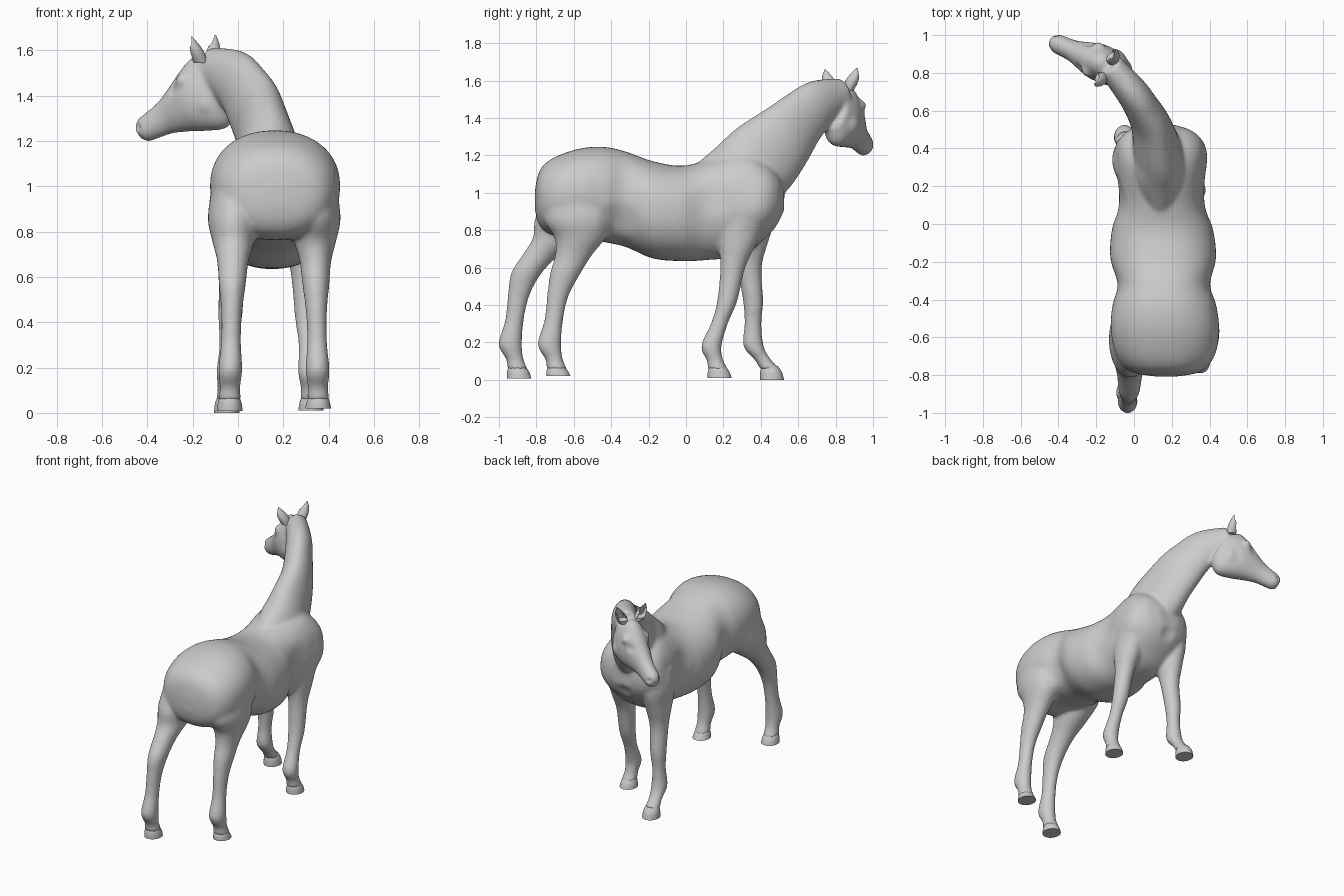
import bpy, bmesh, math
from mathutils import Vector

if "Cube" in bpy.data.objects:
    bpy.data.objects.remove(bpy.data.objects["Cube"])

GREY = (0.6, 0.6, 0.6, 1)
grey = bpy.data.materials.new("plain grey")
grey.use_nodes = True
grey.diffuse_color = GREY
grey.node_tree.nodes["Principled BSDF"].inputs["Base Color"].default_value = GREY

X, Y, Z = Vector((1, 0, 0)), Vector((0, 1, 0)), Vector((0, 0, 1))
LAT = Vector((0.42, 0.9, 0)).normalized()      # sideways across the turned head
FACE = Vector((-0.9, 0.42, 0)).normalized()    # the way the head looks


def resample(rows, steps):
    """Catmull-Rom interpolation of section rows."""
    out = []
    last = len(rows) - 1
    for i in range(last):
        p = [rows[max(i - 1, 0)], rows[i], rows[i + 1], rows[min(i + 2, last)]]
        for s in range(steps):
            t = s / steps
            out.append([b + t * (c - a + t * (2 * a - 5 * b + 4 * c - d
                                              + t * (3 * b - a - 3 * c + d))) / 2
                        for a, b, c, d in zip(*p)])
    out.append(list(rows[-1]))
    return out


def bulge(v, power):
    """Signed power, squaring an ellipse off a little when power is below one."""
    return math.copysign(abs(v) ** power, v)


def loft(bm, rows, axes=None, steps=5, sides=32, power=1):
    """Closed tube through rounded sections (x, y, z, half width, half depth)."""
    rows = resample(rows, steps)
    pts = [Vector(r[:3]) for r in rows]
    rings = []
    for i, r in enumerate(rows):
        if axes:
            side, up = axes
        else:
            tan = (pts[min(i + 1, len(pts) - 1)] - pts[max(i - 1, 0)]).normalized()
            side = tan.cross(Z).normalized()
            up = side.cross(tan)
        rings.append([bm.verts.new(pts[i] + side * r[3] * bulge(math.cos(a), power)
                                   + up * r[4] * bulge(math.sin(a), power))
                      for a in (math.tau * k / sides for k in range(sides))])
    faces = [bm.faces.new(rings[0]), bm.faces.new(rings[-1])]
    for a, b in zip(rings, rings[1:]):
        for k in range(sides):
            n = (k + 1) % sides
            faces.append(bm.faces.new((a[k], a[n], b[n], b[k])))
    bmesh.ops.recalc_face_normals(bm, faces=faces)


def make(name, bm):
    mesh = bpy.data.meshes.new(name)
    bm.to_mesh(mesh)
    bm.free()
    ob = bpy.data.objects.new(name, mesh)
    bpy.context.collection.objects.link(ob)
    mesh.materials.append(grey)
    return ob


def smooth(ob, angle):
    bpy.ops.object.select_all(action='DESELECT')
    ob.select_set(True)
    bpy.context.view_layer.objects.active = ob
    bpy.ops.object.shade_smooth_by_angle(angle=math.radians(angle))


body = bmesh.new()

# Trunk, rump to chest: y, z, half width, half height
trunk = [(-.808, .96, .05, .05), (-.79, .97, .16, .13), (-.75, .975, .225, .185), (-.67, .985, .27, .22),
         (-.55, 1, .287, .24), (-.43, .99, .275, .255), (-.32, .965, .245, .255),
         (-.18, .91, .28, .26), (-.03, .89, .268, .255), (.1, .905, .228, .265),
         (.3, .945, .235, .28), (.42, .965, .23, .21), (.49, .97, .175, .14), (.525, .97, .08, .07)]
loft(body, [(.15 - .025 * y, y, *rest) for y, *rest in trunk], (X, Z), steps=8, sides=48, power=.9)

# Neck, curving towards the right
loft(body, [(.14, .16, .97, .11, .21), (.135, .31, 1.09, .145, .215), (.12, .41, 1.185, .125, .215),
            (.09, .525, 1.30, .105, .185), (.04, .62, 1.40, .092, .155),
            (-.02, .71, 1.475, .085, .132), (-.13, .84, 1.53, .07, .085)])

# Head, a straight taper from poll to muzzle: position along it, half width, half height
poll, muzzle = Vector((-.06, .80, 1.45)), Vector((-.437, .968, 1.235))
loft(body, [(*poll.lerp(muzzle, t), w, h) for t, w, h in
            ((0, .065, .12), (.16, .092, .175), (.35, .098, .147), (.53, .078, .107),
             (.69, .058, .077), (.85, .053, .063), (.94, .049, .056), (1, .030, .032))])

# Brow and cheek bulges on both sides of the head
for s in (-1, 1):
    for centre, off, r in (((-.215, .87, 1.465), .066, .034), ((-.12, .83, 1.365), .032, .07)):
        ball = bmesh.ops.create_icosphere(body, subdivisions=3, radius=r)["verts"]
        bmesh.ops.translate(body, verts=ball, vec=Vector(centre) + LAT * off * s)

# Leg outlines shared by each pair: z, y, half width, half depth
REAR = [(1, -.57, .10, .18), (.86, -.565, .115, .195), (.76, -.565, .094, .138),
        (.67, -.60, .07, .10), (.57, -.645, .06, .082), (.45, -.685, .047, .058),
        (.32, -.707, .044, .05), (.19, -.73, .053, .063), (.11, -.705, .045, .047),
        (.055, -.69, .052, .057)]
FORE = [(1, .29, .088, .14), (.86, .29, .09, .145), (.73, .275, .078, .103),
        (.6, .25, .06, .067), (.42, .22, .053, .054), (.3, .178, .043, .046),
        (.18, .135, .051, .055), (.105, .155, .043, .045), (.055, .172, .051, .056)]


def rear_swing(z):
    """Right rear leg reaches back, mostly at the stifle and hock."""
    t = min((1 - z) / .45, 1)
    return -.21 * t * t * (3 - 2 * t)


def fore_swing(z):
    """Right fore leg steps forward, more so lower down."""
    return .03 + .23 * ((1 - z) / .9) ** 1.7


def straight(z):
    return 0


# Legs and hooves: outline, swing, x at top, x at bottom, sole height
for name, outline, swing, x0, x1, sole in (
        ("left_rear", REAR, straight, .335, .355, .02), ("right_rear", REAR, rear_swing, -.015, -.038, .008),
        ("left_fore", FORE, straight, .275, .325, .01), ("right_fore", FORE, fore_swing, -.01, -.052, 0)):
    rows = [(x0 + (x1 - x0) * (1 - z), y + swing(z), z, w, d) for z, y, w, d in outline]
    loft(body, rows, (X, Y))
    x, y, z, w, d = rows[-1]
    hoof = bmesh.new()
    loft(hoof, [(x, y - .004, z + .02, w - .012, d - .014), (x, y, z, w - .003, d - .003),
                (x, y + .004, z - .02, w + .002, d + .004),
                (x, y + .008, sole, w + .005, d + .008)], (X, Y), steps=3)
    smooth(make(name + "_hoof", hoof), 40)

# Fuse the limbs, neck, head and trunk into one skin
horse = make("horse_body", body)
fuse = horse.modifiers.new("fuse", 'REMESH')
fuse.mode = 'VOXEL'
fuse.voxel_size = .01
soften = horse.modifiers.new("soften", 'SMOOTH')
soften.factor = .5
soften.iterations = 14
graph = bpy.context.evaluated_depsgraph_get()
skin = bpy.data.meshes.new_from_object(horse.evaluated_get(graph))
horse.modifiers.clear()
horse.data = skin
skin.materials.clear()
skin.materials.append(grey)


def press(centre, radius, depth):
    """Push the skin in (or out, with negative depth) around a point."""
    moves = []
    for v in skin.vertices:
        d = (v.co - centre).length / radius
        if d < 1:
            moves.append((v, v.normal * depth * (1 - d * d) ** 2))
    for v, m in moves:
        v.co -= m


# Nostrils, eye hollows, flanks and shoulders, then the breast groove
for s in (-1, 1):
    press(Vector((-.425, .962, 1.262)) + LAT * .036 * s, .022, .012)
    press(Vector((-.265, .89, 1.425)) + LAT * .07 * s, .04, .008)
    press(Vector((.155 + .27 * s, -.36, .84)), .13, .016)
    press(Vector((.145 + .23 * s, .16, .98)), .12, .01)
    press(Vector((.14 + .22 * s, .36, .90)), .13, -.012)
press(Vector((.13, .50, .86)), .07, .012)
smooth(horse, 60)

# Ears, hollowed at the front
for name, base, tip in (("left_ear", Vector((-.115, .865, 1.545)), Vector((-.10, .915, 1.668))),
                        ("right_ear", Vector((-.165, .775, 1.545)), Vector((-.205, .745, 1.66)))):
    ear = bmesh.new()
    loft(ear, [(*base.lerp(tip, f), w, d) for f, w, d in
               ((0, .03, .032), (.35, .036, .032), (.65, .029, .023), (1, .003, .003))],
         (LAT, FACE), sides=20)
    for v in ear.verts:
        f = (v.co.z - base.z) / (tip.z - base.z)
        off = v.co - base.lerp(tip, f)
        if .2 < f < .97 and off.dot(FACE) > 0 and abs(off.dot(LAT)) < .024:
            v.co -= FACE * off.dot(FACE) * 1.3
    smooth(make(name, ear), 50)
